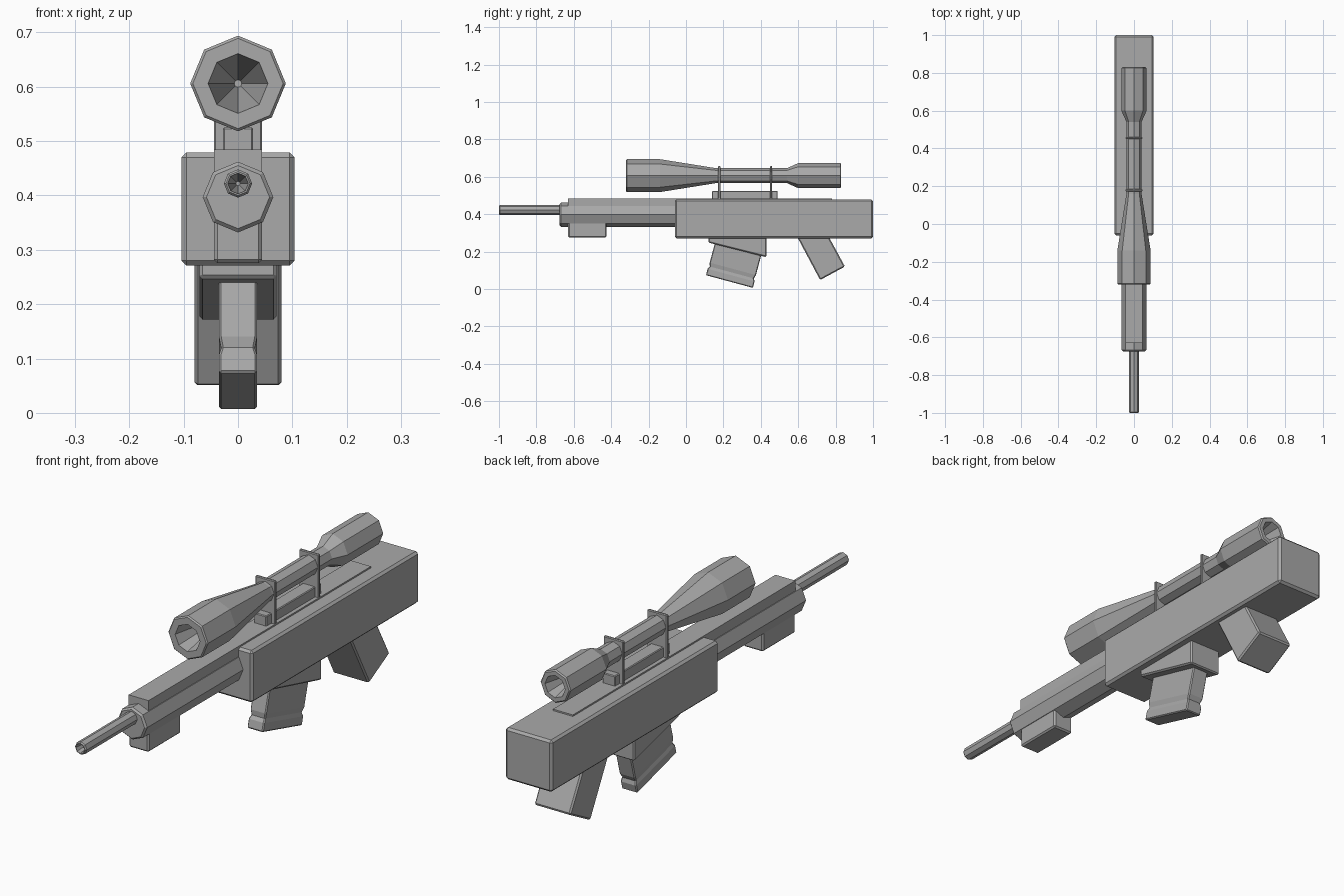
import bpy, bmesh, math
from mathutils import Vector

cube = bpy.data.objects.get("Cube")
if cube:
    bpy.data.objects.remove(cube, do_unlink=True)

gray = bpy.data.materials.new("plain gray")
gray.use_nodes = True
COLOUR = (0.4, 0.4, 0.4, 1)
gray.diffuse_color = COLOUR
gray.node_tree.nodes["Principled BSDF"].inputs["Base Color"].default_value = COLOUR


def loft(name, rings, bevel=0):
    """Skin matching rings of points, cap both ends and bevel the hard edges."""
    bm = bmesh.new()
    loops = [[bm.verts.new(p) for p in ring] for ring in rings]
    for a, b in zip(loops, loops[1:]):
        for i in range(len(a)):
            j = (i + 1) % len(a)
            bm.faces.new((a[i], a[j], b[j], b[i]))
    bm.faces.new(loops[0])
    bm.faces.new(loops[-1])
    bmesh.ops.recalc_face_normals(bm, faces=bm.faces)
    mesh = bpy.data.meshes.new(name)
    bm.to_mesh(mesh)
    bm.free()
    mesh.materials.append(gray)
    obj = bpy.data.objects.new(name, mesh)
    bpy.context.collection.objects.link(obj)
    if bevel:
        mod = obj.modifiers.new("edge bevel", 'BEVEL')
        mod.width = bevel
        mod.segments = 1
        mod.limit_method = 'ANGLE'
        mod.angle_limit = math.radians(50)
    return obj


def side_profile(name, half_width, points, bevel=0.006):
    """Extrude a (y, z) outline across x."""
    return loft(name, [[(x, y, z) for y, z in points]
                       for x in (-half_width, half_width)], bevel)


def box(name, half_width, y0, y1, z0, z1, bevel=0.006):
    return side_profile(name, half_width,
                        [(y0, z0), (y1, z0), (y1, z1), (y0, z1)], bevel)


def tube(name, z, profile):
    """Eight-sided lathe along y from (y, radius) pairs, corner pointing up."""
    turns = [math.tau * i / 8 for i in range(8)]
    return loft(name, [[(r * math.sin(t), y, z + r * math.cos(t)) for t in turns]
                       for y, r in profile])


# Stock body, fore end and top rail
box("body", 0.104, -0.06, 1.0, 0.271, 0.479, 0.009)
tube("fore_end", 0.397, [(-0.675, 0.058), (-0.668, 0.065), (0.0, 0.065)])
box("top_rail", 0.044, -0.63, 0.78, 0.42, 0.485, 0)
box("front_block", 0.044, -0.63, -0.425, 0.276, 0.38)

# Barrel with a tapering bore
tube("barrel", 0.422, [(-0.9, 0.004), (-1.0, 0.019), (-1.0, 0.022),
                       (-0.995, 0.026), (-0.6, 0.026)])

# Scope, hollow at both ends
tube("scope", 0.606, [(-0.1, 0.007), (-0.32, 0.055), (-0.32, 0.083),
                      (-0.315, 0.088), (-0.14, 0.088), (0.16, 0.04),
                      (0.54, 0.04), (0.6, 0.067), (0.825, 0.067),
                      (0.83, 0.062), (0.83, 0.045), (0.68, 0.007)])
box("scope_mount", 0.028, 0.14, 0.49, 0.47, 0.525, 0.003)
for label, y in (("front", 0.178), ("rear", 0.455)):
    box(label + "_scope_bracket", 0.044, y - 0.006, y + 0.006, 0.47, 0.657, 0.003)

# Rear grip
side_profile("grip", 0.08, [(0.717, 0.048), (0.85, 0.12), (0.755, 0.295), (0.583, 0.3)])

# Magazine housing and the tilted, grooved magazine
side_profile("magazine_housing", 0.071,
             [(0.12, 0.248), (0.43, 0.17), (0.43, 0.3), (0.12, 0.3)])
along = Vector((0, 0.26, 0.966))
across = Vector((0, 0.966, -0.26))
foot = Vector((0, 0.232, 0.04))
rings = []
for t, half_width, half_depth in ((0, 0.035, 0.13), (0.035, 0.035, 0.13),
                                  (0.05, 0.031, 0.122), (0.07, 0.035, 0.128),
                                  (0.2, 0.035, 0.128)):
    rings.append([foot + along * t + across * (half_depth * d)
                  + Vector((half_width * s, 0, 0))
                  for s, d in ((-1, -1), (1, -1), (1, 1), (-1, 1))])
loft("magazine", rings, 0.004)
